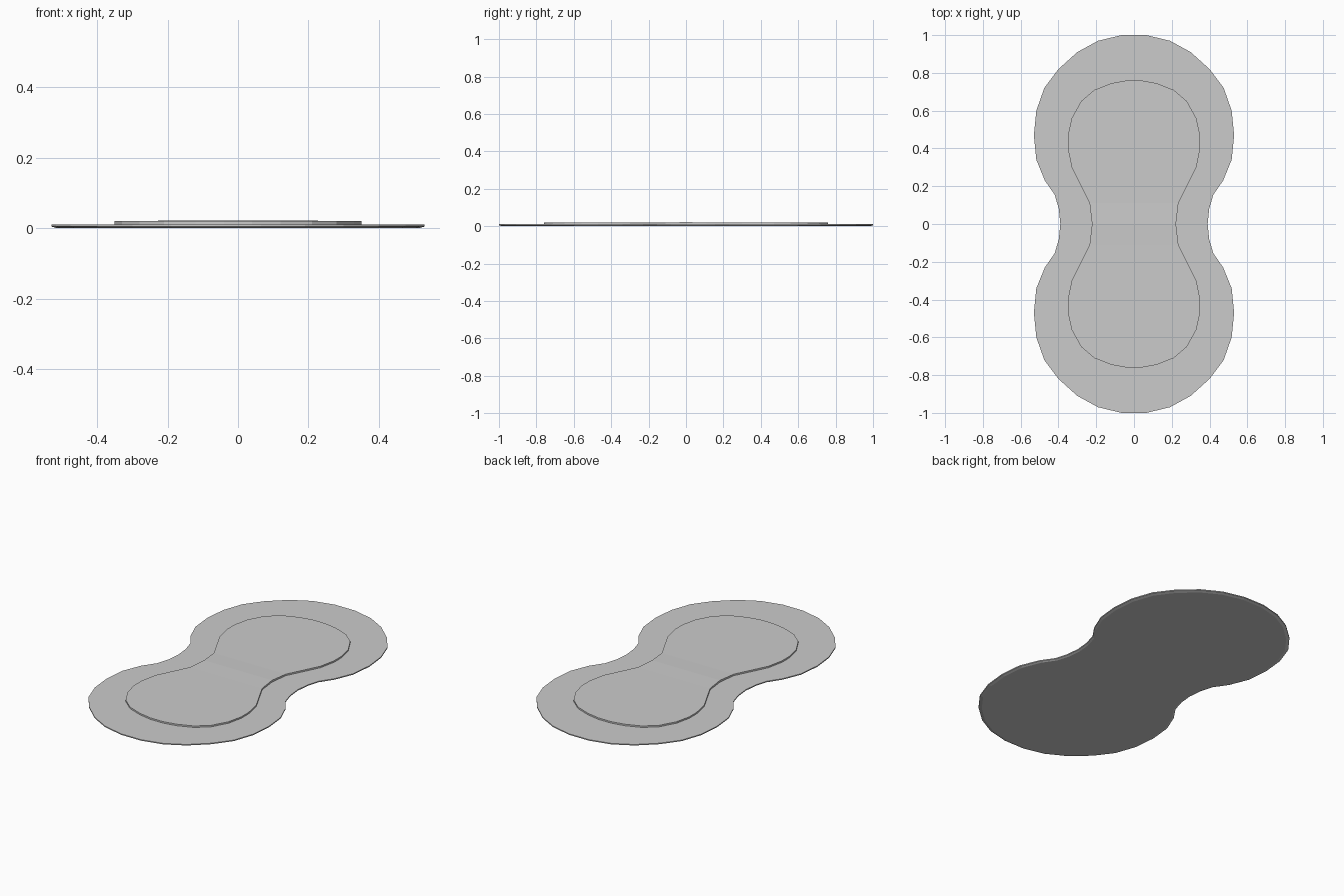
import bpy, bmesh

if "Cube" in bpy.data.objects:
    bpy.data.objects.remove(bpy.data.objects["Cube"])

# Quarter outlines from the end tip round to the waist (x, y)
OUTER = [(0.065, 1.0), (0.19, 0.97), (0.30, 0.91), (0.40, 0.82), (0.475, 0.72),
         (0.517, 0.60), (0.53, 0.47), (0.517, 0.34), (0.472, 0.23), (0.42, 0.155),
         (0.398, 0.08), (0.39, 0.0)]
INNER = [(0.04, 0.76), (0.12, 0.745), (0.21, 0.71), (0.28, 0.65), (0.33, 0.56),
         (0.35, 0.47), (0.35, 0.40), (0.33, 0.30), (0.235, 0.11), (0.222, 0.0)]


def half_outline(quarter):
    return quarter + [(-x, y) for x, y in reversed(quarter)]


def full_outline(quarter):
    half = half_outline(quarter)
    back = [(-x, -y) for x, y in half[1:-1]]
    # front half runs right-to-left through the waist
    right = quarter
    return (right + [(x, -y) for x, y in reversed(right[:-1])]
            + [(-x, -y) for x, y in right] + [(-x, y) for x, y in reversed(right[:-1])])


def loft(name, rings, cap_bottom=True, skip=None):
    bm = bmesh.new()
    loops = [[bm.verts.new(p) for p in ring] for ring in rings]
    n = len(loops[0])
    for low, high in zip(loops, loops[1:]):
        for i in range(n):
            if i != skip:
                j = (i + 1) % n
                bm.faces.new((low[i], low[j], high[j], high[i]))
    bm.faces.new(loops[-1])
    if cap_bottom:
        bm.faces.new(loops[0])
    bmesh.ops.recalc_face_normals(bm, faces=bm.faces)
    top = max(bm.faces, key=lambda f: f.calc_center_median().z)
    if top.normal.z < 0:
        bmesh.ops.reverse_faces(bm, faces=bm.faces)
    mesh = bpy.data.meshes.new(name)
    bm.to_mesh(mesh)
    bm.free()
    obj = bpy.data.objects.new(name, mesh)
    bpy.context.collection.objects.link(obj)
    return obj


# Wide base plate with a slightly undercut rim
outline = full_outline(OUTER)
loft("base_plate", [[(x * 0.97, y * 0.985, 0.0) for x, y in outline],
                    [(x, y, 0.005) for x, y in outline],
                    [(x, y, 0.011) for x, y in outline]])


# Raised pad in two halves meeting at the waist, slightly higher at the seam
def pad_top(y):
    return 0.02 + 0.002 * max(0.0, 1 - abs(y) / 0.11)


for name, s in (("back_pad", 1), ("front_pad", -1)):
    # a planar strip near the waist rises gently; the rest of the pad is flat
    half = half_outline(INNER)
    bm = bmesh.new()
    low = [bm.verts.new((x, s * y, 0.011)) for x, y in half]
    top = [bm.verts.new((x, s * y, pad_top(y))) for x, y in half]
    n = len(half)
    q = len(INNER)
    for i in range(n):
        if i == q - 1:  # open seam at the waist
            continue
        j = (i + 1) % n
        bm.faces.new((low[i], low[j], top[j], top[i]))
    bm.faces.new(top[:q - 1] + top[q + 1:])
    bm.faces.new((top[q - 2], top[q - 1], top[q], top[q + 1]))
    bmesh.ops.recalc_face_normals(bm, faces=bm.faces)
    if max(bm.faces, key=lambda f: f.calc_area()).normal.z < 0:
        bmesh.ops.reverse_faces(bm, faces=bm.faces)
    mesh = bpy.data.meshes.new(name)
    bm.to_mesh(mesh)
    bm.free()
    bpy.context.collection.objects.link(bpy.data.objects.new(name, mesh))
